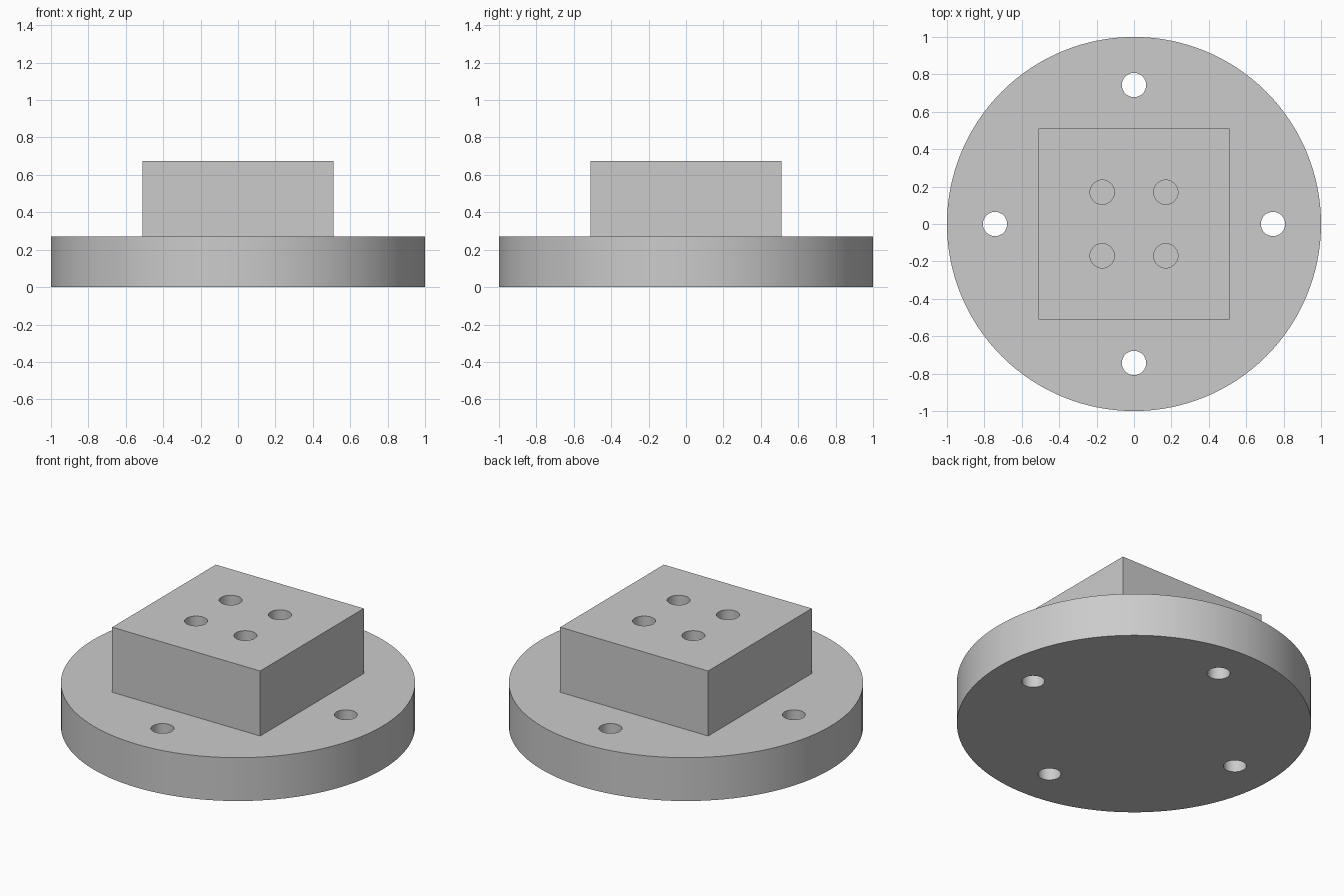
import bpy
from math import radians

cube = bpy.data.objects.get("Cube")
if cube:
    bpy.data.objects.remove(cube, do_unlink=True)

PLATE_H, TOTAL_H = 0.27, 0.675
BLOCK_W = 1.02
HOLE_R = 0.065
BOLT_R = 0.743      # bolt circle radius of the plate holes
PITCH = 0.17        # half spacing of the block holes

grey = bpy.data.materials.new("plain_grey")
grey.use_nodes = True
grey.diffuse_color = (0.6, 0.6, 0.6, 1)
grey.node_tree.nodes["Principled BSDF"].inputs["Base Color"].default_value = (0.6, 0.6, 0.6, 1)


def cylinder(name, x, y, z0, z1, radius, sides):
    bpy.ops.mesh.primitive_cylinder_add(vertices=sides, radius=radius, depth=z1 - z0,
                                        location=(x, y, (z0 + z1) / 2))
    obj = bpy.context.object
    obj.name = name
    obj.data.materials.append(grey)
    return obj


def combine(target, tool, operation):
    """Apply a boolean to the target and remove the tool object."""
    tool.hide_render = True
    mod = target.modifiers.new("boolean", 'BOOLEAN')
    mod.operation, mod.solver, mod.object = operation, 'EXACT', tool
    bpy.ops.object.select_all(action='DESELECT')
    bpy.context.view_layer.objects.active = target
    target.select_set(True)
    bpy.ops.object.modifier_apply(modifier=mod.name)
    bpy.data.objects.remove(tool, do_unlink=True)


# Round base plate
flange = cylinder("flange_body", 0, 0, 0, PLATE_H, 1, 128)

# Square block, sunk slightly into the plate for a clean union
sink = 0.05
height = TOTAL_H - PLATE_H + sink
bpy.ops.mesh.primitive_cube_add(size=1, location=(0, 0, TOTAL_H - height / 2))
block = bpy.context.object
block.name = "square_block"
block.scale = (BLOCK_W, BLOCK_W, height)
bpy.ops.object.transform_apply(location=False, rotation=False, scale=True)
block.data.materials.append(grey)
combine(flange, block, 'UNION')

# Four through holes in the plate
for x, y in ((1, 0), (-1, 0), (0, 1), (0, -1)):
    cutter = cylinder("plate_hole", x * BOLT_R, y * BOLT_R, -0.1, PLATE_H + 0.1, HOLE_R, 48)
    combine(flange, cutter, 'DIFFERENCE')

# Four blind holes in the block, ending at the plate
for x in (-PITCH, PITCH):
    for y in (-PITCH, PITCH):
        cutter = cylinder("block_hole", x, y, PLATE_H, TOTAL_H + 0.1, HOLE_R, 48)
        combine(flange, cutter, 'DIFFERENCE')

bpy.ops.object.shade_smooth_by_angle(angle=radians(30))
